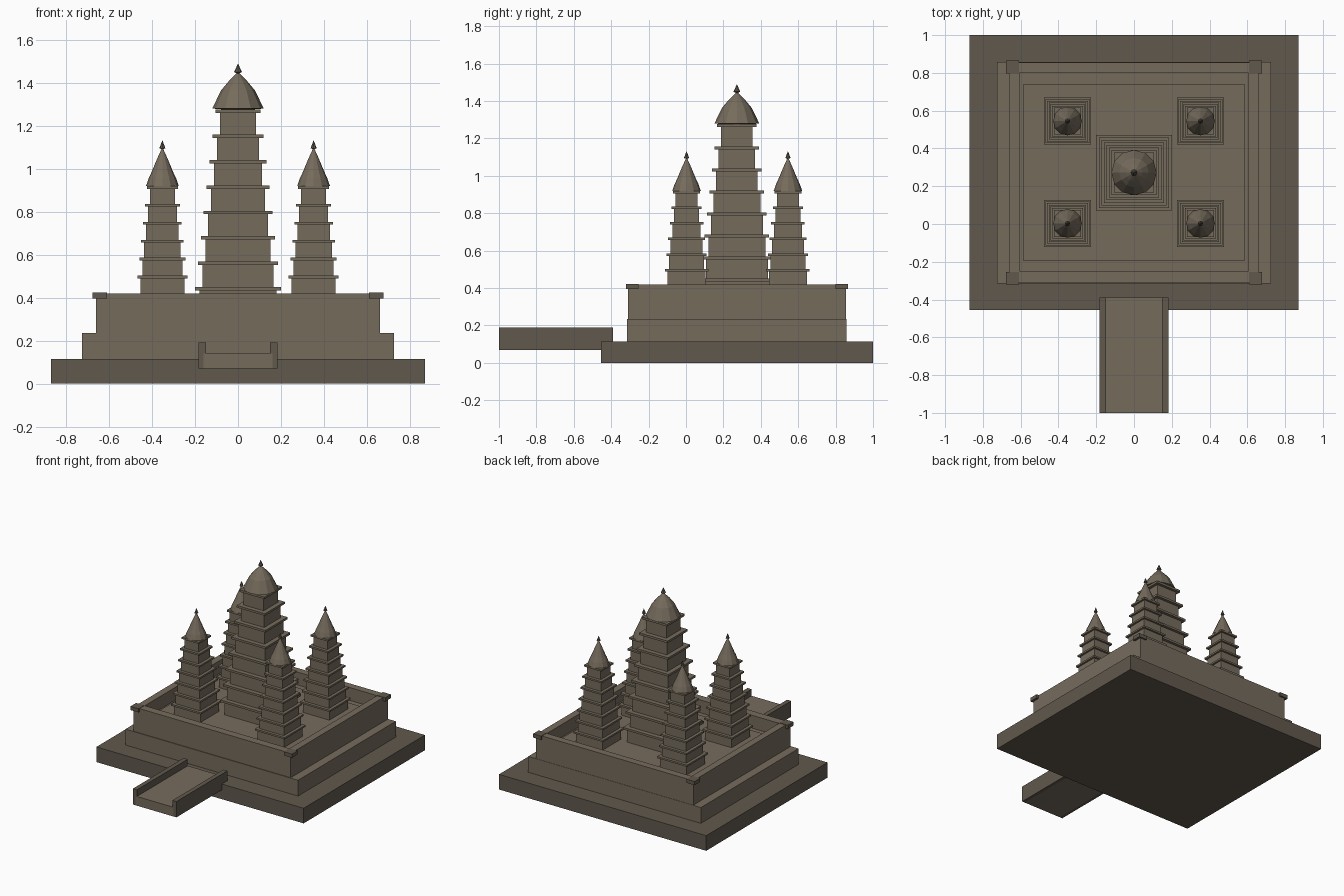
import bpy, bmesh, math
from mathutils import Matrix, Vector

if "Cube" in bpy.data.objects:
    bpy.data.objects.remove(bpy.data.objects["Cube"])


def material(name, color):
    m = bpy.data.materials.new(name)
    m.diffuse_color = (*color, 1)
    m.use_nodes = True
    m.node_tree.nodes["Principled BSDF"].inputs["Base Color"].default_value = m.diffuse_color
    return m


STONE = material("stone", (0.18, 0.148, 0.108))
DARK = material("dark_stone", (0.118, 0.098, 0.075))


def finish(name, bm, mat):
    bmesh.ops.recalc_face_normals(bm, faces=bm.faces)
    mesh = bpy.data.meshes.new(name)
    bm.to_mesh(mesh)
    bm.free()
    mesh.materials.append(mat)
    ob = bpy.data.objects.new(name, mesh)
    bpy.context.collection.objects.link(ob)
    return ob


def add_box(bm, x0, x1, y0, y1, z0, z1):
    size = Matrix.Diagonal((x1 - x0, y1 - y0, z1 - z0, 1))
    mid = Matrix.Translation(((x0 + x1) / 2, (y0 + y1) / 2, (z0 + z1) / 2))
    bmesh.ops.create_cube(bm, size=1, matrix=mid @ size)


def box(name, dims, mat=STONE):
    bm = bmesh.new()
    add_box(bm, *dims)
    return finish(name, bm, mat)


def lathe(name, cx, cy, profile, sides, mat):
    bm = bmesh.new()
    verts = [bm.verts.new((cx + r, cy, z)) for r, z in profile]
    edges = [bm.edges.new(p) for p in zip(verts, verts[1:])]
    bmesh.ops.spin(bm, geom=verts + edges, cent=(cx, cy, 0), axis=(0, 0, 1),
                   angle=2 * math.pi, steps=sides, use_duplicate=False)
    bmesh.ops.remove_doubles(bm, verts=bm.verts, dist=1e-5)
    return finish(name, bm, mat)


def tower(name, cx, cy, floor, ledge_z, step, count, half, shrink, inset, thick, roof, finial):
    # stacked storeys, each capped by a projecting square ledge
    bm = bmesh.new()
    z0 = floor
    for i in range(count):
        w, z = half - i * shrink, ledge_z + i * step
        b = w - inset
        add_box(bm, cx - b, cx + b, cy - b, cy + b, z0, z)
        add_box(bm, cx - w, cx + w, cy - w, cy + w, z - thick / 2, z + thick / 2)
        z0 = z
    finish(name + "_storeys", bm, STONE)
    lathe(name + "_roof", cx, cy, roof, 12, STONE)
    lathe(name + "_finial", cx, cy, finial, 8, DARK)


# stepped platform
box("base_terrace", (-0.87, 0.87, -0.455, 1.0, 0, 0.115), DARK)
box("middle_terrace", (-0.725, 0.725, -0.315, 0.857, 0.115, 0.235))
FLOOR = 0.335
box("upper_terrace", (-0.64, 0.64, -0.29, 0.84, 0.235, FLOOR - 0.012))
box("courtyard_floor", (-0.584, 0.584, -0.197, 0.742, 0.3, FLOOR))

# parapet walls around the courtyard
bm = bmesh.new()
outer = [(-0.66, -0.31), (0.66, -0.31), (0.66, 0.855), (-0.66, 0.855)]
inner = [(-0.607, -0.25), (0.607, -0.25), (0.607, 0.8), (-0.607, 0.8)]
rings = [[bm.verts.new((x, y, z)) for x, y in loop]
         for loop, z in ((outer, 0.235), (outer, 0.42), (inner, 0.42), (inner, 0.235))]
for a, b in zip(rings, rings[1:] + rings[:1]):
    for i in range(4):
        j = (i + 1) % 4
        bm.faces.new((a[i], a[j], b[j], b[i]))
finish("parapet", bm, STONE)

# corner caps on the parapet
for sx in (-1, 1):
    for y in (-0.287, 0.832):
        x = sx * 0.644
        box("corner_cap", (x - 0.034, x + 0.034, y - 0.034, y + 0.034, 0.395, 0.423), DARK)

# entrance bridge
box("bridge_deck", (-0.16, 0.16, -1.0, -0.39, 0.07, 0.14))
for sx in (-1, 1):
    x = sx * 0.166
    box("bridge_wall", (x - 0.017, x + 0.017, -1.0, -0.39, 0.07, 0.19), DARK)

# central tower
tower("central_tower", 0, 0.272, FLOOR, 0.442, 0.118, 8, 0.2, 0.0135, 0.021, 0.016,
      [(0, 1.27), (0.12, 1.28), (0.098, 1.325), (0.078, 1.365), (0.045, 1.405), (0, 1.45)],
      [(0, 1.44), (0.018, 1.45), (0, 1.49)])

# four corner towers
for sx in (-1, 1):
    for y in (0.003, 0.545):
        tower("corner_tower", sx * 0.352, y, FLOOR, 0.412, 0.0835, 7, 0.125, 0.0088, 0.014, 0.013,
              [(0, 0.91), (0.076, 0.92), (0.064, 0.955), (0.05, 0.985), (0.025, 1.045), (0, 1.1)],
              [(0, 1.09), (0.014, 1.095), (0, 1.133)])
